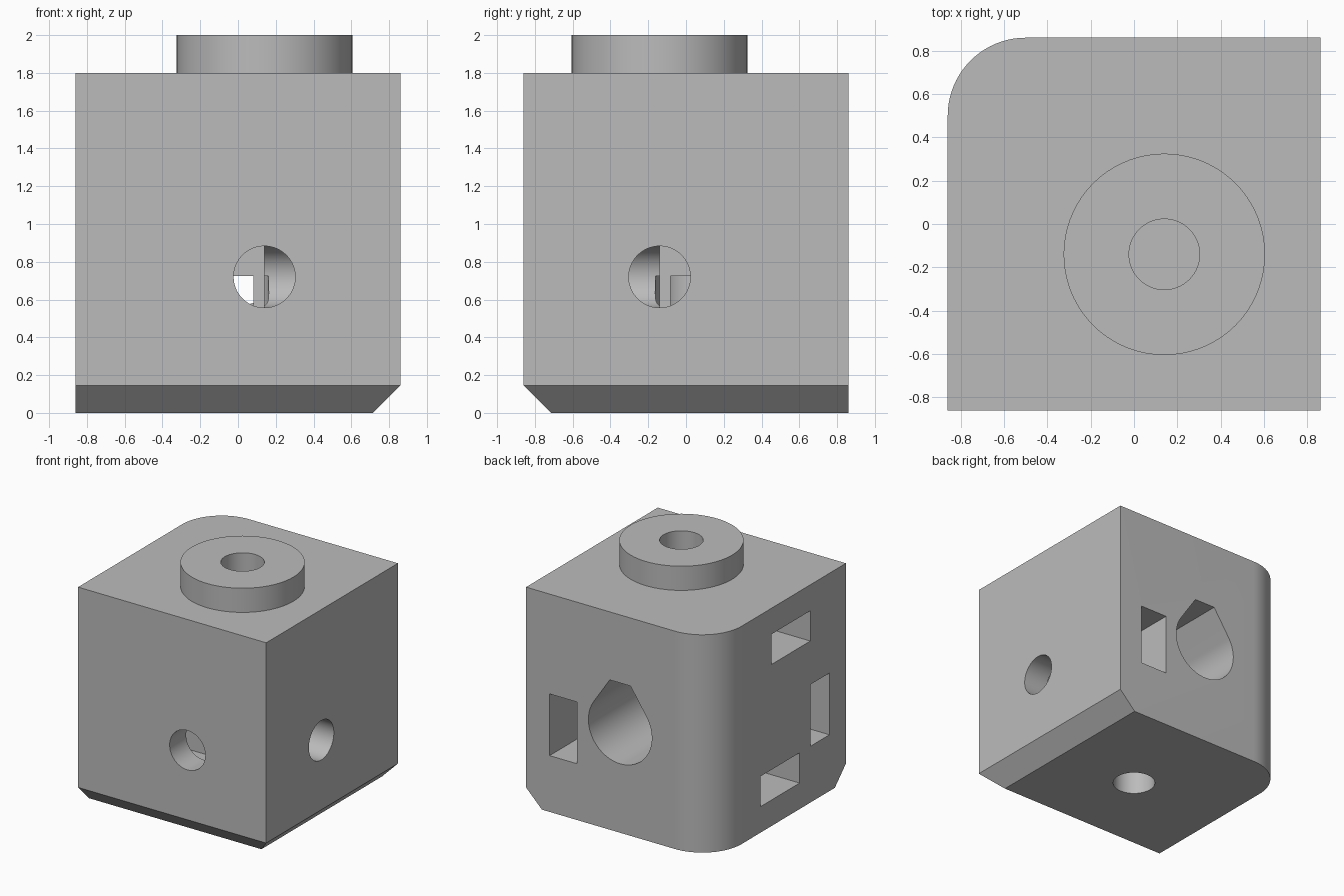
import bpy, bmesh, math
from mathutils import Vector

if "Cube" in bpy.data.objects:
    bpy.data.objects.remove(bpy.data.objects["Cube"])

HALF = 0.86      # half width of the block
TOP = 1.8        # top of the block
OFF = 0.14       # offset of the screw axes
AXIS_Z = 0.72    # height of the side screws
BORE = 0.163     # screw hole radius
NUT = 0.255      # half the nut width
TRAP = 0.125     # half the nut slot thickness
TRAP_DEPTH = 0.34
X, Y, Z = Vector((1, 0, 0)), Vector((0, 1, 0)), Vector((0, 0, 1))

grey = bpy.data.materials.new("light grey")
grey.use_nodes = True
colour = (0.5, 0.5, 0.5, 1)
grey.diffuse_color = colour
grey.node_tree.nodes["Principled BSDF"].inputs["Base Color"].default_value = colour


def finish(name, bm):
    bmesh.ops.recalc_face_normals(bm, faces=bm.faces)
    mesh = bpy.data.meshes.new(name)
    bm.to_mesh(mesh)
    bm.free()
    mesh.materials.append(grey)
    obj = bpy.data.objects.new(name, mesh)
    bpy.context.collection.objects.link(obj)
    return obj


def prism(name, origin, u, v, points, sweep):
    """Extrude a 2D outline, drawn along u and v, by the sweep vector."""
    bm = bmesh.new()
    face = bm.faces.new([bm.verts.new(Vector(origin) + u * a + v * b) for a, b in points])
    new = bmesh.ops.extrude_face_region(bm, geom=[face])["geom"]
    bmesh.ops.translate(bm, vec=sweep, verts=[g for g in new if isinstance(g, bmesh.types.BMVert)])
    return finish(name, bm)


def arc(r, start, end, n):
    step = (end - start) / n
    return [(r * math.cos(start + i * step), r * math.sin(start + i * step)) for i in range(n + 1)]


def cylinder(name, origin, u, v, r, sweep):
    return prism(name, origin, u, v, arc(r, 0, math.tau, 72)[:-1], sweep)


def nut_slot(name, centre, inward, across, axis, reach):
    """Flat slot running in from a side face and ending in a hexagon tip."""
    side = NUT / math.sqrt(3)
    outline = [(-reach, -NUT), (side, -NUT), (2 * side, 0), (side, NUT), (-reach, NUT)]
    return prism(name, Vector(centre) - axis * TRAP, inward, across, outline, axis * 2 * TRAP)


# Block with one rounded upright edge and two chamfered bottom edges
bm = bmesh.new()
bmesh.ops.create_cube(bm, size=1)
for vert in bm.verts:
    vert.co = Vector((vert.co.x * 2 * HALF, vert.co.y * 2 * HALF, (vert.co.z + 0.5) * TOP))


def bevel(test, size, segments):
    edges = [e for e in bm.edges if all(test(w.co) for w in e.verts)]
    bmesh.ops.bevel(bm, geom=edges, offset=size, segments=segments, profile=0.5, affect='EDGES')


bevel(lambda c: c.x < -0.8 and c.y > 0.8, 0.36, 20)
bottom = [e for e in bm.edges if all(w.co.z < 0.01 for w in e.verts)
          and (all(w.co.x > 0.8 for w in e.verts) or all(w.co.y < -0.8 for w in e.verts))]
bmesh.ops.bevel(bm, geom=bottom, offset=0.145, segments=1, affect='EDGES')
block = finish("corner_block", bm)

# Raised round boss
boss = cylinder("boss", (OFF, -OFF, TOP - 0.1), X, Y, 0.465, Z * 0.3)

# Screw holes
cutters = [
    cylinder("front_hole", (OFF, -1, AXIS_Z), X, Z, BORE, Y * (1 - OFF)),
    cylinder("side_hole", (1, -OFF, AXIS_Z), Y, Z, BORE, X * (OFF - 1)),
    cylinder("bottom_hole", (0, 0, -0.1), X, Y, BORE, Z * 0.825),
    cylinder("top_hole", (OFF, -OFF, 1.08), X, Y, BORE, Z),
]

# Teardrop pocket with a flat top in the back
r, flat, rise = 0.29, 0.095, 0.378
tangent = math.atan2(rise, flat) - math.acos(r / math.hypot(flat, rise))
drop = arc(r, math.pi - tangent, math.tau + tangent, 64) + [(flat, rise), (-flat, rise)]
cutters.append(prism("teardrop_pocket", (0, OFF, HALF), X, Z, drop, Y))

# Nut slots
inset = HALF - TRAP_DEPTH
cutters += [
    nut_slot("back_nut_slot", (inset, -OFF, AXIS_Z), -Y, Z, X, 1.1),
    nut_slot("side_nut_slot", (OFF, -inset, AXIS_Z), X, Z, Y, 1.1),
    nut_slot("upper_nut_slot", (OFF, -OFF, TOP - TRAP_DEPTH), X, Y, Z, 1.1),
    nut_slot("lower_nut_slot", (0, 0, TRAP_DEPTH), X, Y, Z, 1),
]

# Join the boss, then cut everything out
bpy.context.view_layer.objects.active = block
for other in [boss] + cutters:
    mod = block.modifiers.new(other.name, 'BOOLEAN')
    mod.operation = 'UNION' if other is boss else 'DIFFERENCE'
    mod.solver = 'EXACT'
    mod.object = other
    bpy.ops.object.modifier_apply(modifier=mod.name)
    bpy.data.objects.remove(other)

bpy.ops.object.select_all(action='DESELECT')
block.select_set(True)
bpy.ops.object.shade_smooth_by_angle(angle=math.radians(25))
